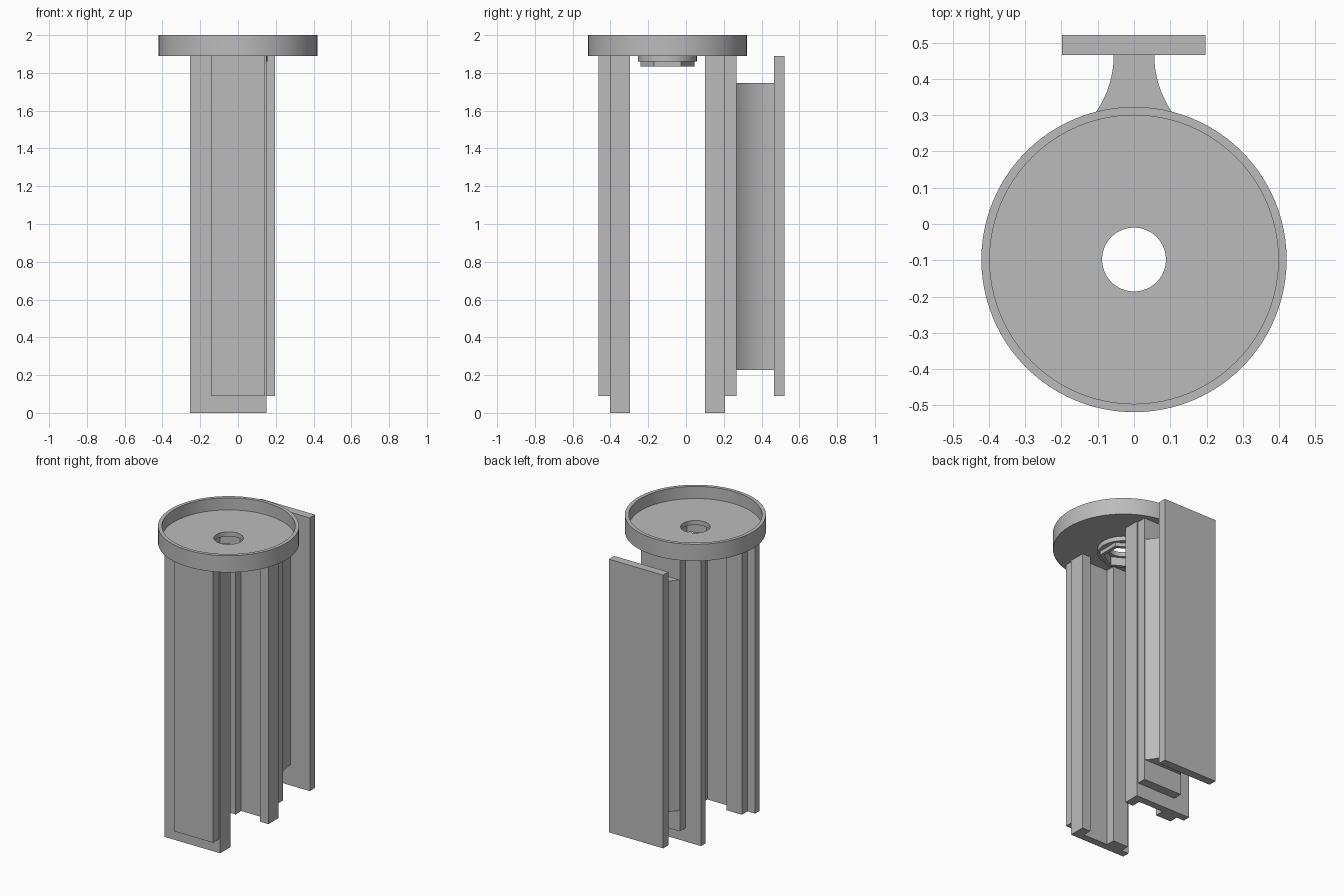
import bpy
import bmesh
import math

if "Cube" in bpy.data.objects:
    bpy.data.objects.remove(bpy.data.objects["Cube"], do_unlink=True)

grey = bpy.data.materials.new("plain grey")
grey.use_nodes = True
grey.diffuse_color = (0.5, 0.5, 0.5, 1)
grey.node_tree.nodes["Principled BSDF"].inputs["Base Color"].default_value = (0.5, 0.5, 0.5, 1)

AXIS_Y = -0.098   # centre of the round cup
TOP = 1.89        # underside of the cup, where the rails end
LIFT = 0.09       # lower end of the cover plates


def finish(name, bm, smooth=False):
    bmesh.ops.recalc_face_normals(bm, faces=bm.faces)
    mesh = bpy.data.meshes.new(name)
    bm.to_mesh(mesh)
    bm.free()
    mesh.materials.append(grey)
    obj = bpy.data.objects.new(name, mesh)
    bpy.context.collection.objects.link(obj)
    if smooth:
        bpy.ops.object.select_all(action="DESELECT")
        bpy.context.view_layer.objects.active = obj
        obj.select_set(True)
        bpy.ops.object.shade_smooth_by_angle(angle=math.radians(30))
    return obj


def extrude(name, outline, z0, z1, smooth=False):
    """Upright prism over a closed xy outline."""
    bm = bmesh.new()
    face = bm.faces.new([bm.verts.new((x, y, z0)) for x, y in outline])
    new = bmesh.ops.extrude_face_region(bm, geom=[face])["geom"]
    verts = [v for v in new if isinstance(v, bmesh.types.BMVert)]
    bmesh.ops.translate(bm, verts=verts, vec=(0, 0, z1 - z0))
    return finish(name, bm, smooth)


def rectangle(x0, x1, y0, y1):
    return [(x0, y0), (x1, y0), (x1, y1), (x0, y1)]


def hexagon(corner):
    """Radius of a hexagon, with a corner on the y axis, at each angle."""
    step = math.pi / 3

    def radius(a):
        off = (a - math.pi / 2) % step - step / 2
        return corner * math.cos(step / 2) / math.cos(off)
    return radius


def lathe(name, profile, segments=96):
    """Closed (radius, z) profile swept round the cup axis."""
    bm = bmesh.new()
    rings = []
    for i in range(segments):
        a = 2 * math.pi * i / segments
        ring = []
        for r, z in profile:
            rad = r(a) if callable(r) else r
            ring.append(bm.verts.new((rad * math.cos(a), AXIS_Y + rad * math.sin(a), z)))
        rings.append(ring)
    n = len(profile)
    for i in range(segments):
        a, b = rings[i], rings[(i + 1) % segments]
        for j in range(n):
            k = (j + 1) % n
            bm.faces.new((a[j], b[j], b[k], a[k]))
    return finish(name, bm, smooth=True)


# Shallow cup with a central hole
lathe("round_cup", [(0.088, TOP), (0.421, TOP), (0.421, 2.0),
                    (0.398, 2.0), (0.398, 1.92), (0.088, 1.92)])

# Stepped collar under the hole, round outside then hexagonal
bore = hexagon(0.118)
nut = hexagon(0.143)
lathe("round_collar", [(bore, 1.86), (0.155, 1.86), (0.155, TOP), (bore, TOP)])
lathe("hexagonal_collar", [(bore, 1.835), (nut, 1.835), (nut, 1.86), (bore, 1.86)])

# Facing pair of grooved rails, each with a cover plate; d is distance from the axis
rail = [(-0.255, 0.305), (0.152, 0.305), (0.152, 0.198), (0.092, 0.198),
        (0.092, 0.257), (-0.088, 0.257), (-0.088, 0.198), (-0.2, 0.198),
        (-0.2, 0.257), (-0.255, 0.257)]
cover = rectangle(-0.142, 0.142, 0.305, 0.365)
for side, s in (("front", -1), ("rear", 1)):
    for part, outline, z0 in (("rail", rail, 0), ("cover_plate", cover, LIFT)):
        extrude(f"{side}_{part}", [(x, AXIS_Y + s * d) for x, d in outline], z0, TOP)

# Waisted web that joins the rear cover to the back plate
y0, y1, waist, R = 0.266, 0.466, 0.056, 0.278
steps = 16
curve = []
for i in range(steps + 1):
    y = y0 + (y1 - y0) * i / steps
    curve.append((waist + R - math.sqrt(R * R - (y1 - y) ** 2), y))
extrude("waisted_web", curve + [(-x, y) for x, y in reversed(curve)], 0.226, 1.746, smooth=True)

# Flat back plate
extrude("back_plate", rectangle(-0.198, 0.197, y1, 0.521), LIFT, TOP)
